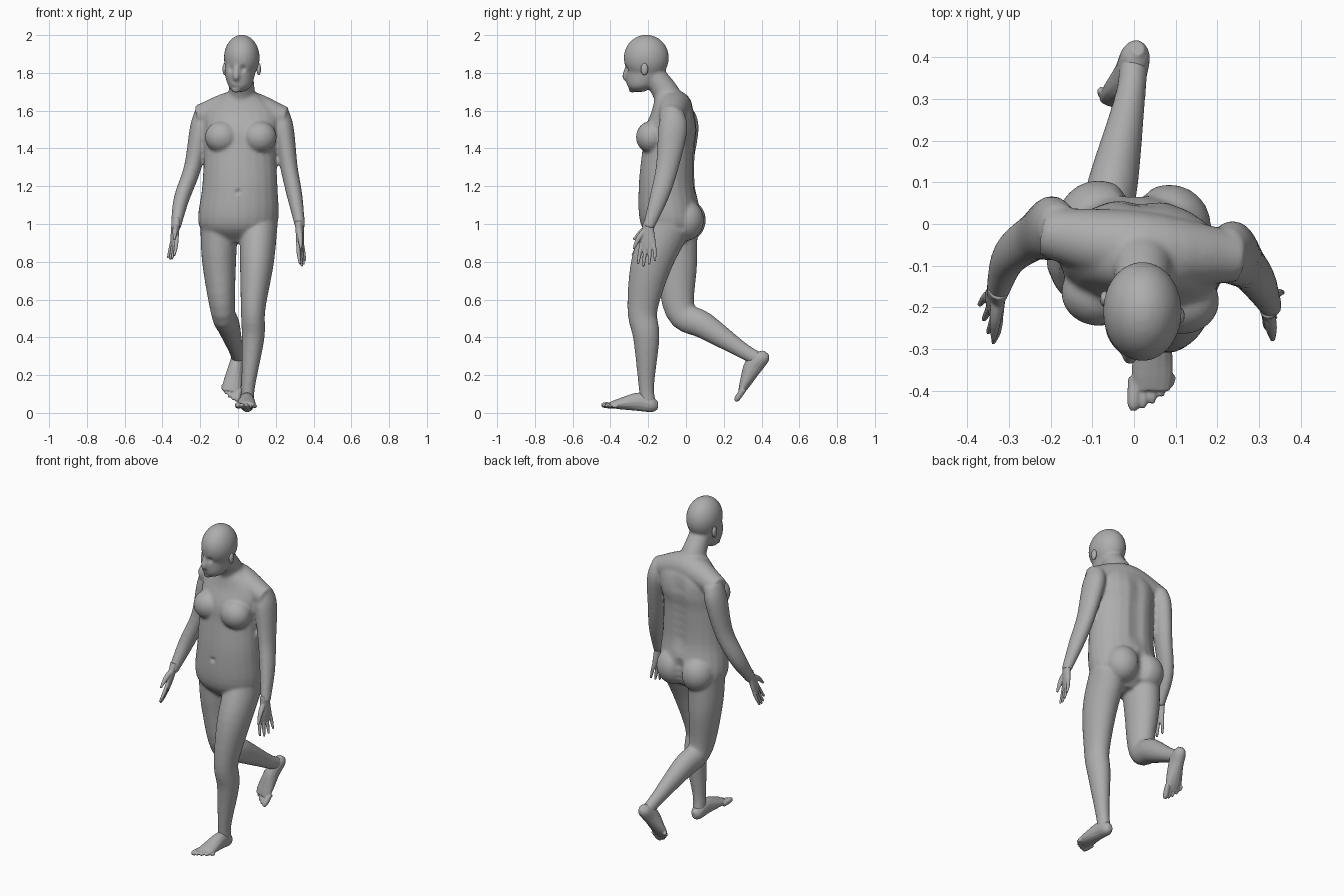
import bpy
import bmesh
import math
from mathutils import Vector, Matrix

default_cube = bpy.data.objects.get("Cube")
if default_cube:
    bpy.data.objects.remove(default_cube, do_unlink=True)

skin = bpy.data.materials.new("plain grey")
skin.use_nodes = True
grey = (.42, .42, .42, 1)
skin.diffuse_color = grey
skin.node_tree.nodes["Principled BSDF"].inputs["Base Color"].default_value = grey


def spline(points, steps=5):
    """Smooth curve through points of any dimension."""
    points = [Vector(point) for point in points]
    before = points[0] * 2 - points[1]
    after = points[-1] * 2 - points[-2]
    points = [before, *points, after]
    curve = []
    for a, b, c, d in zip(points, points[1:], points[2:], points[3:]):
        for step in range(steps):
            t = step / steps
            linear = (c - a) * t
            square = (a * 2 - b * 5 + c * 4 - d) * t * t
            cubic = (b * 3 - a - c * 3 + d) * t * t * t
            curve.append(b + (linear + square + cubic) / 2)
    return curve + [points[-2]]


def loft(bm, stations, side=(1, 0, 0), level=False, sides=24):
    """Closed tube; a station is x, y, z, half width and optional half depth."""
    path = spline(stations)
    centres = [Vector(point[:3]) for point in path]
    last = len(path) - 1
    rings = []
    for i, point in enumerate(path):
        along = centres[min(i + 1, last)] - centres[max(i - 1, 0)]
        if level:
            along = Vector((0, 0, 1))
        along.normalize()
        across = Vector(side)
        across = (across - along * across.dot(along)).normalized()
        wide = across * max(point[3], .004)
        deep = along.cross(across) * max(point[-1], .004)
        ring = []
        for k in range(sides):
            angle = math.tau * k / sides
            offset = wide * math.cos(angle) + deep * math.sin(angle)
            ring.append(bm.verts.new(centres[i] + offset))
        rings.append(ring)
    for low, high in zip(rings, rings[1:]):
        for k in range(sides):
            following = (k + 1) % sides
            bm.faces.new((low[k], low[following], high[following], high[k]))
    bm.faces.new(reversed(rings[0]))
    bm.faces.new(rings[-1])


def limb(bm, joints, girths):
    loft(bm, [(*joint, *girth) for joint, girth in zip(joints, girths)])


def ball(bm, centre, radii):
    place = Matrix.Translation(centre) @ Matrix.Diagonal((*radii, 1))
    bmesh.ops.create_uvsphere(bm, u_segments=24, v_segments=16, radius=1, matrix=place)


def dent(mesh, centre, radius, push):
    for vertex in mesh.vertices:
        distance = (vertex.co - Vector(centre)).length / radius
        if distance < 1:
            vertex.co += Vector(push) * (1 - distance * distance) ** 2


def finish(name, bm, voxel, smoothing):
    """Fuse the overlapping parts into one smooth skin."""
    bmesh.ops.recalc_face_normals(bm, faces=bm.faces[:])
    mesh = bpy.data.meshes.new(name)
    bm.to_mesh(mesh)
    bm.free()
    part = bpy.data.objects.new(name, mesh)
    bpy.context.collection.objects.link(part)
    remesh = part.modifiers.new("fuse", 'REMESH')
    remesh.mode = 'VOXEL'
    remesh.voxel_size = voxel
    soften = part.modifiers.new("soften", 'SMOOTH')
    soften.iterations = smoothing
    graph = bpy.context.evaluated_depsgraph_get()
    fused = bpy.data.meshes.new_from_object(part.evaluated_get(graph))
    part.modifiers.clear()
    part.data = fused
    fused.materials.clear()
    fused.materials.append(skin)
    fused.polygons.foreach_set("use_smooth", [True] * len(fused.polygons))
    return fused


body = bmesh.new()
trunk_turn = (1, -.1, 0)
head_turn = (1, -.25, 0)

# Trunk, from crotch to neck base
loft(body, [(0, -.08, .9, .12, .07), (0, -.08, 1, .21, .16), (.01, -.1, 1.2, .2, .15),
            (.01, -.09, 1.4, .19, .14), (.02, -.08, 1.5, .2, .14), (.02, -.07, 1.6, .19, .11),
            (.02, -.09, 1.7, .07, .07)], trunk_turn, level=True)

# Shoulder girdle
loft(body, [(-.21, -.02, 1.57, .06), (.02, -.06, 1.62, .09), (.25, -.08, 1.56, .06)], (0, 1, 0))

# Breasts and buttocks, following the twist of the trunk
for s in (-1, 1):
    ball(body, (.015 + s * .1, -.175 - s * .01, 1.46), (.09, .08, .085))
    ball(body, (s * .085, -s * .005, 1.02), (.1, .1, .11))

# Neck, jaw and skull
loft(body, [(.02, -.07, 1.6, .09), (.02, -.11, 1.7, .07, .08)[:4], (.02, -.18, 1.8, .06)])
loft(body, [(0, -.25, 1.7, .03, .03), (.01, -.24, 1.73, .06, .07), (.01, -.22, 1.8, .08, .1),
            (.02, -.21, 1.88, .08, .1)], head_turn, level=True)
ball(body, (.02, -.21, 1.88), (.095, .12, .122))

# Nose, lips and chin
loft(body, [(-.01, -.31, 1.84, .01), (-.01, -.32, 1.78, .018), (-.01, -.31, 1.76, .01)])
ball(body, (-.01, -.305, 1.74), (.024, .01, .01))
ball(body, (-.01, -.285, 1.71), (.024, .02, .016))

# Legs: hip, thigh, knee, calf, shin, ankle
leg_girths = [(.1, .12), (.09, .11), (.065, .08), (.06, .07), (.037, .042), (.034, .04)]
limb(body, [(.11, -.09, 1), (.1, -.18, .8), (.08, -.23, .55), (.08, -.21, .4),
            (.055, -.21, .15), (.05, -.2, .05)], leg_girths)
limb(body, [(-.1, -.06, 1), (-.1, -.05, .8), (-.08, -.03, .54), (-.05, .1, .46),
            (-.01, .3, .33), (0, .39, .28)], leg_girths)

# Arms: shoulder, upper arm, elbow, forearm, wrist
arm_girths = [(.05, .06), (.056, .077), (.046, .06), (.041, .05), (.026, .03)]
limb(body, [(.22, -.07, 1.59), (.24, -.07, 1.5), (.27, -.1, 1.3), (.3, -.14, 1.15),
            (.33, -.2, .98)], arm_girths)
limb(body, [(-.18, -.01, 1.59), (-.2, -.01, 1.5), (-.24, -.03, 1.3), (-.3, -.08, 1.13),
            (-.33, -.17, .98)], arm_girths)

# Eye sockets, navel, spine furrow and cleft between the buttocks
body_mesh = finish("body", body, .009, 5)
for s in (-1, 1):
    dent(body_mesh, (s * .034 - .006, -.316 - s * .008, 1.82), .026, (0, .014, 0))
dent(body_mesh, (0, -.25, 1.17), .02, (0, .014, 0))
for k in range(8):
    dent(body_mesh, (.015, .05, 1.2 + k * .05), .07, (0, -.008, 0))
for k in range(5):
    dent(body_mesh, (0, .08, .93 + k * .035), .05, (0, -.016, 0))

# Ears
for name, s in (("left_ear", 1), ("right_ear", -1)):
    ear = bmesh.new()
    ball(ear, (.02 + s * .09, -.2 - s * .02, 1.82), (.012, .02, .033))
    finish(name, ear, .004, 2)


def local_loft(bm, frame, stations):
    """Loft whose stations run sideways, along and up in a hand's or foot's own frame."""
    origin, side, along, up = frame
    world = []
    for sideways, forward, height, *radii in stations:
        place = origin + side * sideways + along * forward + up * height
        world.append((*place, *radii))
    loft(bm, world, side, sides=14)


def make_frame(origin, along, side):
    along = Vector(along).normalized()
    side = Vector(side)
    side = (side - along * side.dot(along)).normalized()
    return Vector(origin), side, along


def foot(name, heel, along, outward, up):
    heel, side, along = make_frame(heel, along, outward)
    up = Vector(up)
    up = (up - along * up.dot(along)).normalized()
    frame = (heel, side, along, up)
    bm = bmesh.new()
    local_loft(bm, frame, [(0, 0, .04, .015, .02), (0, .03, .04, .035, .04), (0, .1, .05, .04, .05),
                           (0, .2, .03, .05, .03), (0, .25, .02, .045, .016)])
    # Toes, big one on the inner side
    for i in range(5):
        sideways = i * .022 - .042
        thick = .011 if i else .016
        tip = .3 - i * .003 - i * i * .003
        local_loft(bm, frame, [(sideways, .22, .018, thick), (sideways, tip - .02, .016, thick),
                               (sideways, tip, .013, thick / 2)])
    finish(name, bm, .004, 3)


foot("left_foot", (.05, -.152, 0), (-.03, -1, .09), (1, 0, 0), (0, 0, 1))
foot("right_foot", (.01, .455, .295), (-.06, -.18, -.24), (-1, 0, 0), (0, -.8, .6))


def hand(name, wrist, along, thumb_side, palm):
    wrist, side, along = make_frame(wrist, along, thumb_side)
    up = along.cross(side) * palm
    frame = (wrist, side, along, up)
    bm = bmesh.new()
    local_loft(bm, frame, [(0, -.03, 0, .029, .024), (0, .03, 0, .035, .02), (0, .08, 0, .044, .017),
                           (0, .12, 0, .038, .012)])
    # Four fingers fanning out, then the thumb
    for i, length in enumerate((.09, .1, .09, .07)):
        sideways = .034 - i * .0225
        tip = .11 + length
        local_loft(bm, frame, [(sideways, .09, 0, .011), (sideways * 1.25, tip - .05, .004, .01),
                               (sideways * 1.4, tip, .012, .006)])
    local_loft(bm, frame, [(.01, .01, 0, .016), (.045, .06, .016, .014), (.07, .12, .026, .006)])
    finish(name, bm, .004, 2)


# Palms face the body
hand("left_hand", (.326, -.2, .985), (.03, -.03, -1), (-.3, -.95, 0), -1)
hand("right_hand", (-.33, -.165, 1), (-.07, -.36, -.9), (.35, -.85, .3), 1)
